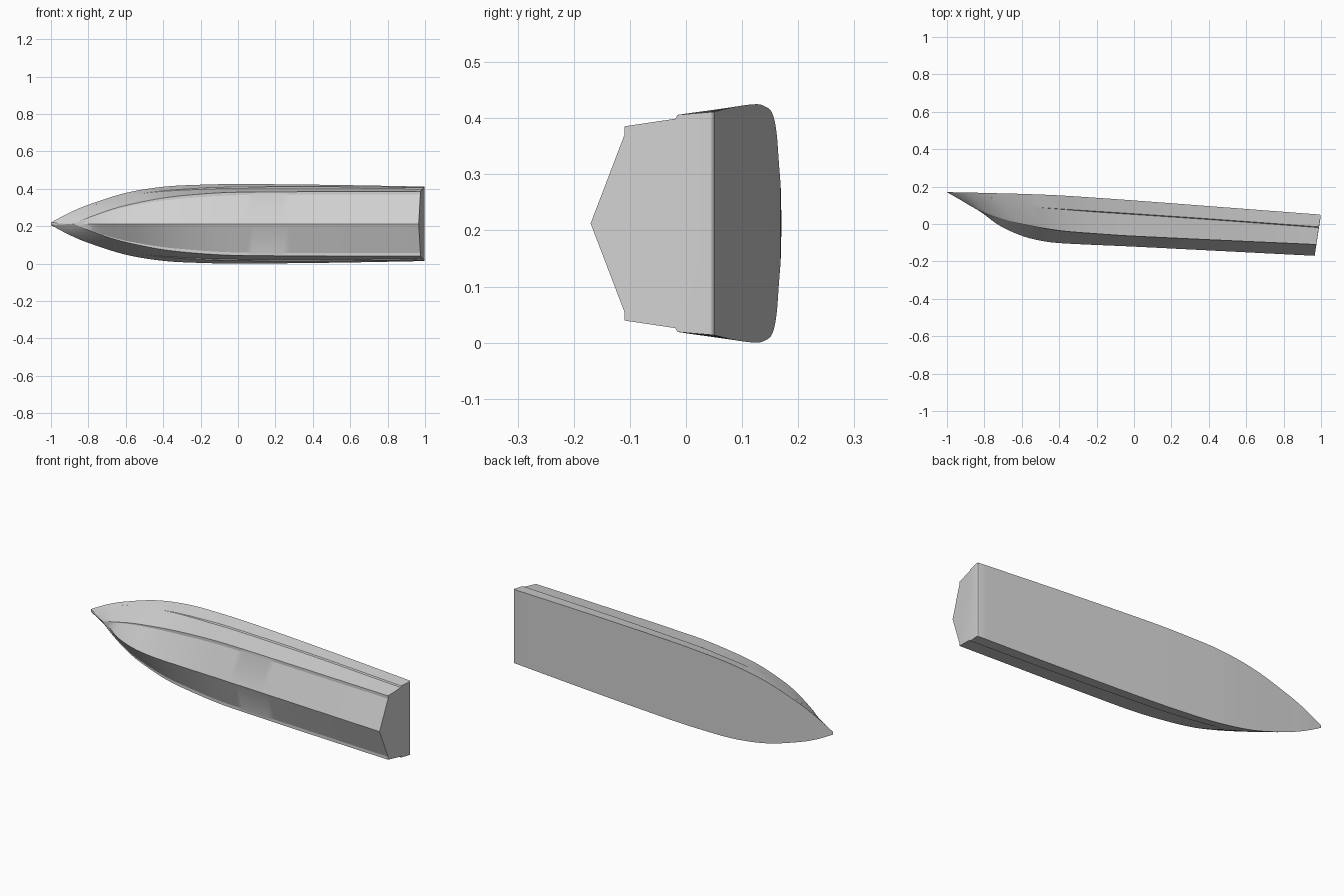
import bpy, bmesh, math
from mathutils import Vector

if "Cube" in bpy.data.objects:
    bpy.data.objects.remove(bpy.data.objects["Cube"])

MID = 0.2125      # height of the centreline (the hull lies on its side)
N = 56            # stations along the hull

grey = bpy.data.materials.new("light_grey")
grey.diffuse_color = (0.64, 0.64, 0.64, 1)
grey.use_nodes = True
grey.node_tree.nodes["Principled BSDF"].inputs["Base Color"].default_value = grey.diffuse_color

# Longitudinal lines: (x, y, half breadth) from bow to stern
KEEL = [(-.88, .10, 0), (-.82, .065, 0), (-.72, -.008, 0), (-.6, -.063, 0),
        (-.5, -.089, 0), (-.4, -.102, 0), (0, -.121, 0), (.966, -.17, 0)]
CHINE = [(-.88, .10, 0), (-.8, .062, .033), (-.67, .018, .079), (-.58, -.004, .103),
         (-.4, -.035, .138), (-.2, -.052, .159), (0, -.065, .169), (.975, -.11, .173)]
STRAKE = [(-.935, .133, .003), (-.85, .122, .052), (-.7, .105, .113), (-.5, .088, .164),
          (-.2, .068, .191), (0, .055, .1965), (.4, .028, .199), (.988, -.015, .1935)]
SHEER = [(-1, .17, .007), (-.9, .169, .06), (-.8, .166, .102), (-.6, .161, .165),
         (-.4, .153, .198), (-.2, .140, .209), (0, .126, .2125), (.5, .088, .208),
         (1, .05, .199)]


def at(line, x):
    """Smooth value of a line at x."""
    n = len(line)
    i = max(k for k in range(n - 1) if line[k][0] <= x + 1e-6)

    def slope(k, c):
        a, b = line[max(k - 1, 0)], line[min(k + 1, n - 1)]
        return (b[c] - a[c]) / (b[0] - a[0])
    a, b = line[i], line[i + 1]
    w = b[0] - a[0]
    t = (x - a[0]) / w
    h = [(2*t**3 - 3*t*t + 1), (t**3 - 2*t*t + t) * w, (3*t*t - 2*t**3), (t**3 - t*t) * w]
    return [h[0]*a[c] + h[1]*slope(i, c) + h[2]*b[c] + h[3]*slope(i + 1, c) for c in (1, 2)]


def ramp(x, a, b):
    return min(max((x - a) / (b - a), 0), 1)


def section(t):
    """Half section from keel to deck edge as (x, y, half breadth)."""
    def point(line):
        x = line[0][0] + (line[-1][0] - line[0][0]) * t
        return [x] + at(line, x)
    k, c, s, d = (point(l) for l in (KEEL, CHINE, STRAKE, SHEER))
    flat = min(.016 * ramp(c[0], -.88, -.3), c[2])
    step = .007 * ramp(s[0], -.52, -.2)
    return [k, (c[0], c[1], c[2] - flat), c,
            (s[0], s[1] - step * .6, s[2] - step), s, d]


# Hull: lofted rings with flat deck, stem and transom caps
bm = bmesh.new()
rings = []
for i in range(N + 1):
    half = section((i / N) ** 1.4)
    pts = [(x, y, MID + h) for x, y, h in half]
    pts += [(x, y, MID - h) for x, y, h in reversed(half[1:])]
    rings.append([bm.verts.new(p) for p in pts])
m = len(rings[0])
for a, b in zip(rings, rings[1:]):
    for j in range(m):
        bm.faces.new((a[j], a[(j + 1) % m], b[(j + 1) % m], b[j]))
bm.faces.new(rings[0])
bm.faces.new(rings[-1])
# rounded edge between deck and transom
edge = bm.edges.get((rings[-1][5], rings[-1][6]))
bmesh.ops.bevel(bm, geom=[edge], offset=.01, segments=3, profile=.5, affect='EDGES')
bmesh.ops.remove_doubles(bm, verts=bm.verts, dist=1e-5)
bmesh.ops.dissolve_degenerate(bm, edges=bm.edges, dist=1e-5)
bmesh.ops.recalc_face_normals(bm, faces=bm.faces)
mesh = bpy.data.meshes.new("hull")
bm.to_mesh(mesh)
bm.free()
hull = bpy.data.objects.new("hull", mesh)
bpy.context.collection.objects.link(hull)
mesh.materials.append(grey)
bpy.context.view_layer.objects.active = hull
hull.select_set(True)
bpy.ops.object.shade_smooth_by_angle(angle=math.radians(20))
hull.select_set(False)

# Small bow fittings on both sides
for side in (1, -1):
    for n, x in enumerate((-.79, -.76)):
        (ys, hs), (yd, hd) = at(STRAKE, x), at(SHEER, x)
        pos = Vector((x, (ys + yd) / 2, MID + side * (hs + hd) / 2))
        normal = Vector((-.4, -.45, side * .8))
        bpy.ops.mesh.primitive_cylinder_add(vertices=10, radius=.0035, depth=.004, location=pos)
        fitting = bpy.context.object
        fitting.name = f"bow_fitting_{'upper' if side > 0 else 'lower'}_{n + 1}"
        fitting.rotation_euler = normal.to_track_quat('Z', 'Y').to_euler()
        fitting.data.materials.append(grey)
